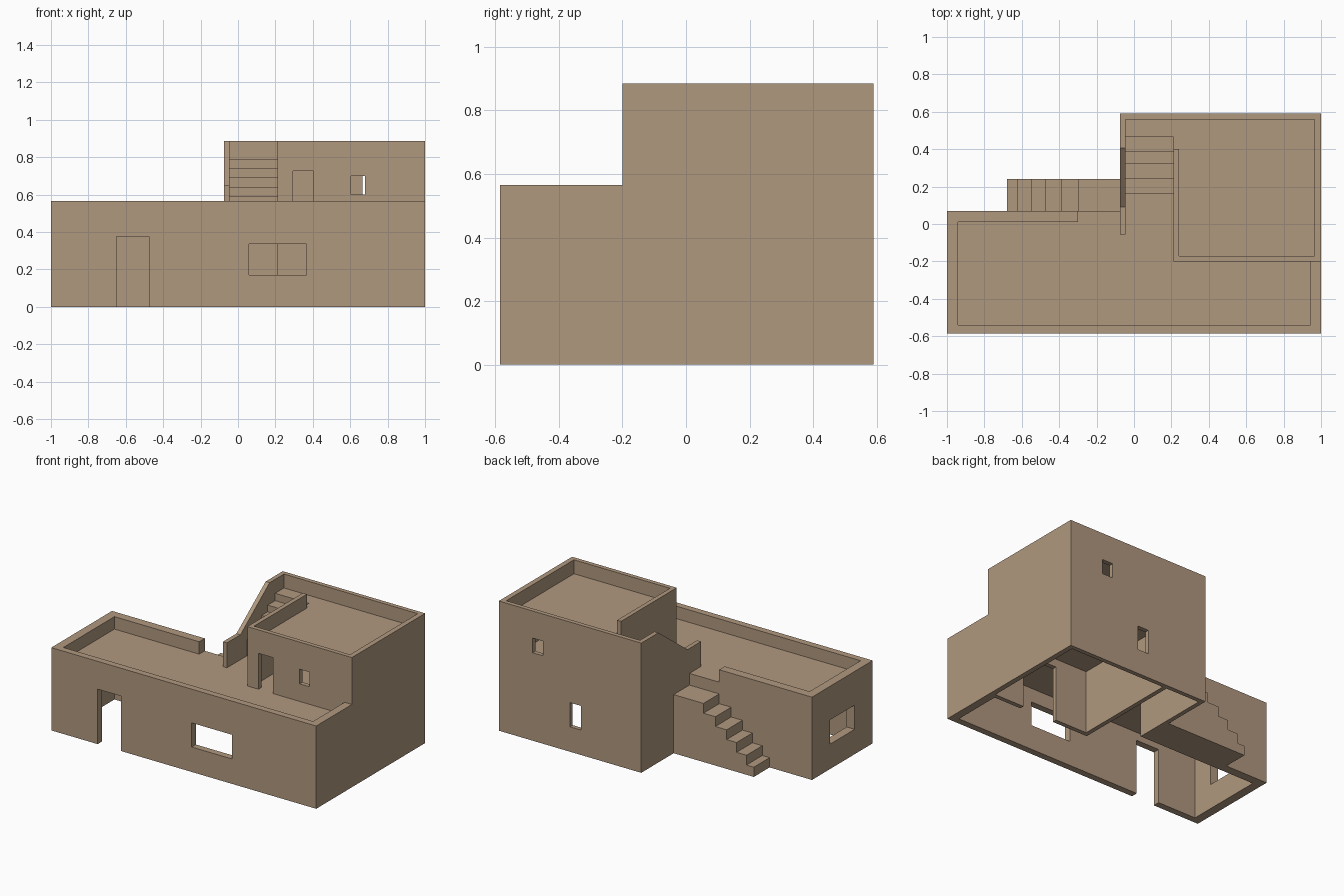
import bpy, bmesh
from mathutils import Vector

if "Cube" in bpy.data.objects:
    bpy.data.objects.remove(bpy.data.objects["Cube"])

clay = bpy.data.materials.new("tan_clay")
clay.diffuse_color = (0.434, 0.314, 0.212, 1)
clay.use_nodes = True
clay.node_tree.nodes["Principled BSDF"].inputs["Base Color"].default_value = clay.diffuse_color


def prism(name, pts, lo, hi, axis="z"):
    """Extrude a 2D outline along an axis: z uses (x,y), y uses (x,z), x uses (y,z)."""
    place = {"z": lambda a, b, c: (a, b, c),
             "y": lambda a, b, c: (a, c, b),
             "x": lambda a, b, c: (c, a, b)}[axis]
    bm = bmesh.new()
    face = bm.faces.new([bm.verts.new(place(a, b, lo)) for a, b in pts])
    ext = bmesh.ops.extrude_face_region(bm, geom=[face])
    verts = [g for g in ext["geom"] if isinstance(g, bmesh.types.BMVert)]
    bmesh.ops.translate(bm, verts=verts, vec=Vector(place(0, 0, hi - lo)))
    bmesh.ops.recalc_face_normals(bm, faces=bm.faces)
    mesh = bpy.data.meshes.new(name)
    bm.to_mesh(mesh)
    bm.free()
    mesh.materials.append(clay)
    ob = bpy.data.objects.new(name, mesh)
    bpy.context.collection.objects.link(ob)
    return ob


def box(name, x0, x1, y0, y1, z0, z1):
    return prism(name, [(x0, y0), (x1, y0), (x1, y1), (x0, y1)], z0, z1)


def carve(ob, cutters):
    """Subtract each cutter in turn, then remove it."""
    bpy.context.view_layer.objects.active = ob
    for c in cutters:
        c.hide_render = True
        mod = ob.modifiers.new("cut", "BOOLEAN")
        mod.operation, mod.solver, mod.object = "DIFFERENCE", "EXACT", c
        bpy.ops.object.modifier_apply(modifier=mod.name)
        bpy.data.objects.remove(c)


def steps(start, levels, ends, base):
    """Stair side profile: each level spans from one end to the next."""
    pts = [(start, base)]
    for z, end in zip(levels, ends):
        pts += [(pts[-1][0], z), (end, z)]
    return pts + [(ends[-1], base)]


TERRACE, RIM, CEIL = 0.48, 0.565, 0.43
ROOF, TOP = 0.79, 0.885

# Lower storey, open underneath, with two rooms
lower = prism("lower_storey", [(-1, -.585), (1, -.585), (1, .59), (-.075, .59),
                               (-.075, .07), (-1, .07)], 0, TERRACE)
carve(lower, [
    prism("hall", [(-.94, -.54), (.945, -.54), (.945, -.2), (.21, -.2), (.21, .56),
                   (-.045, .56), (-.045, .01), (-.94, .01)], -.1, CEIL),
    box("back_room", .24, .965, -.17, .56, -.1, CEIL),
    box("inner_doorway", .48, .74, -.25, -.1, -.1, .375),
    box("front_door", -.65, -.475, -.7, -.5, -.1, .375),
    box("front_window", .06, .365, -.7, -.5, .17, .335),
    box("left_window", -1.1, -.9, -.39, -.125, .17, .335),
    box("back_window", .38, .463, .5, .7, .17, .335),
])

# Low parapet round the terrace, open at the stair landing
prism("terrace_parapet", [(-.3, .07), (-1, .07), (-1, -.585), (1, -.585), (1, -.2),
                          (.945, -.2), (.945, -.54), (-.94, -.54), (-.94, .01),
                          (-.3, .01)], TERRACE, RIM)

# Upper storey with sunken roof and openings
upper = box("upper_storey", .21, 1, -.2, .59, TERRACE, TOP)
carve(upper, [
    box("upper_room", .24, .965, -.17, .56, .4, .745),
    box("roof_recess", .24, .965, -.17, .56, ROOF, 1),
    box("stair_opening", .1, .3, .40, .56, ROOF, 1),
    box("upper_door", .295, .405, -.3, -.1, .4, .725),
    box("upper_front_window", .605, .68, -.3, -.1, .6, .7),
    box("upper_back_window", .665, .745, .5, .7, .6, .7),
])

# Stair from the terrace to the upper roof
prism("upper_stair", steps(.16, [.59, .64, .695, .74, ROOF],
                           [.24, .32, .385, .465, .56], TERRACE), -.045, .21, "x")
box("stair_back_wall", -.045, .21, .56, .59, TERRACE, TOP)

# Sloping wall beside the upper stair
prism("stair_side_wall", [(-.055, TERRACE), (-.055, .65), (.09, .65), (.405, TOP),
                          (.59, TOP), (.59, TERRACE)], -.075, -.045, "x")

# Outside stair up to the landing
prism("outer_stair", steps(-.68, [.4 * i / 6 for i in range(1, 7)],
                           [-.625, -.55, -.475, -.39, -.3, -.075], 0), .07, .24, "y")
